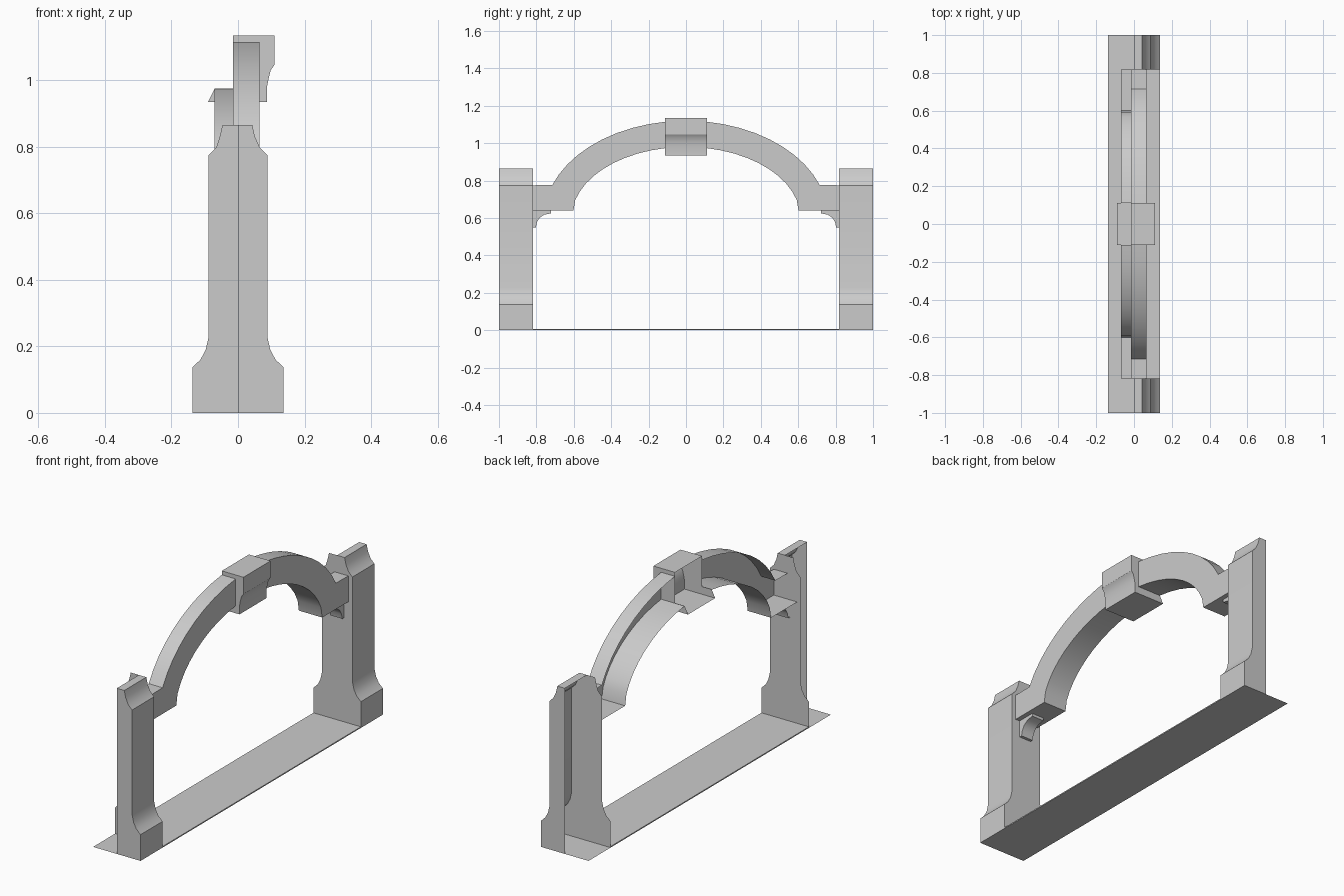
import bpy, bmesh, math
from mathutils import Vector

if "Cube" in bpy.data.objects:
    bpy.data.objects.remove(bpy.data.objects["Cube"])


def strip(path, x0, x1, out):
    """Quads sweeping a (y, z) path along x, facing roughly towards `out`."""
    return [([(x0, *a), (x1, *a), (x1, *b), (x0, *b)], out)
            for a, b in zip(path, path[1:])]


def part(name, faces, mirror=True):
    """Open shell from (points, outward hint) faces, mirrored across y = 0."""
    bm = bmesh.new()
    for pts, out in faces:
        f = bm.faces.new([bm.verts.new(p) for p in pts])
        f.normal_update()
        if f.normal.dot(Vector(out)) < 0:
            f.normal_flip()
    bmesh.ops.remove_doubles(bm, verts=bm.verts, dist=0.0005)
    me = bpy.data.meshes.new(name)
    bm.to_mesh(me)
    bm.free()
    ob = bpy.data.objects.new(name, me)
    bpy.context.collection.objects.link(ob)
    bpy.ops.object.select_all(action='DESELECT')
    ob.select_set(True)
    bpy.context.view_layer.objects.active = ob
    bpy.ops.object.shade_smooth_by_angle(angle=math.radians(35))
    if mirror:
        m = ob.modifiers.new("mirror", 'MIRROR')
        m.use_axis = (False, True, False)
        m.use_mirror_merge = False
    return ob


def ellipse(a, b, y_from, y_to, n=9):
    """Arc points centred at z = 0.60."""
    t0, t1 = math.acos(y_from / a), math.acos(y_to / a)
    return [(a * math.cos(t0 + (t1 - t0) * i / n),
             0.60 + b * math.sin(t0 + (t1 - t0) * i / n)) for i in range(n + 1)]


# Pillars: front half solid outside, full-width inner panel, open back
IN, OUT, W = 0.818, 1.0, 0.137
prof = [(W, 0), (W, 0.137), (0.113, 0.16), (0.097, 0.19), (0.088, 0.23),
        (0.088, 0.775), (0.066, 0.797), (0.051, 0.83), (0.043, 0.865)]
side = []
for i, (a, b) in enumerate(zip(prof, prof[1:] + [(0, 0.865)])):
    side.append(([(a[0], IN, a[1]), (a[0], OUT, a[1]),
                  (b[0], OUT, b[1]), (b[0], IN, b[1])], (1, 0, 0.5)))
cap = ([(0, OUT, 0)] + [(x, OUT, z) for x, z in prof] + [(0, OUT, 0.865)], (0, 1, 0))
panel = ([(x, IN, z) for x, z in prof]
         + [(-x - (0.004 if z > 0.8 else 0), IN, z) for x, z in reversed(prof)], (0, -1, 0))
part("pillar", side + [cap, panel])

# Base: plates under the pillars and a thin slab between them
part("pillar_base_plate", strip([(IN, 0), (OUT, 0)], -W, W, (0, 0, -1)))
slab = strip([(-IN, 0), (IN, 0)], -W, W, (0, 0, -1))
slab += strip([(-IN, 0.006), (IN, 0.006)], -W, W, (0, 0, 1))
for s in (-1, 1):
    slab.append(([(s * W, -IN, 0), (s * W, IN, 0), (s * W, IN, 0.006),
                  (s * W, -IN, 0.006)], (s, 0, 0)))
part("threshold", slab, mirror=False)

# Arch half: outer strip, wider inner strip, front face, open back
KEY = 0.112
XB, XF, XS = -0.015, 0.065, -0.07
outer = [(IN, 0.775)] + ellipse(0.76, 0.52, 0.715, KEY)
inner = [(IN, 0.64), (0.602, 0.64)] + ellipse(0.612, 0.38, 0.592, KEY)
faces = strip(outer, XB, XF, (0, 0.3, 1))
faces += strip(inner, XS, XF, (0, -0.3, -1))
faces.append(([(XF, *p) for p in outer + inner[::-1]], (1, 0, 0)))
part("arch", faces)

# Brackets under the springing of the arch
curve = [(IN, 0.55), (0.803, 0.55), (0.797, 0.578), (0.782, 0.602), (0.758, 0.618),
         (0.722, 0.625), (0.722, 0.64)]
part("bracket", strip(curve, -0.03, 0.04, (0, -1, -1))
     + [([(0.04, *p) for p in curve + [(IN, 0.64)]], (1, 0, 0))])

# Keystone: moulded front swept along y, end caps, open back
key = [(XB, 1.135), (0.11, 1.135), (0.11, 1.047), (0.098, 1.03), (0.092, 1.005),
       (0.087, 0.98), (0.087, 0.935), (-0.09, 0.935)]
faces = []
for i, (a, b) in enumerate(zip(key, key[1:])):
    hint = (0, 0, 1) if i == 0 else (0, 0, -1) if i == len(key) - 2 else (1, 0, 0)
    faces.append(([(a[0], -KEY, a[1]), (a[0], KEY, a[1]),
                   (b[0], KEY, b[1]), (b[0], -KEY, b[1])], hint))
for s in (-1, 1):
    faces.append(([(x, s * KEY, z) for x, z in key + [(XS, 0.975), (XB, 0.975)]], (0, s, 0)))
part("keystone", faces, mirror=False)
